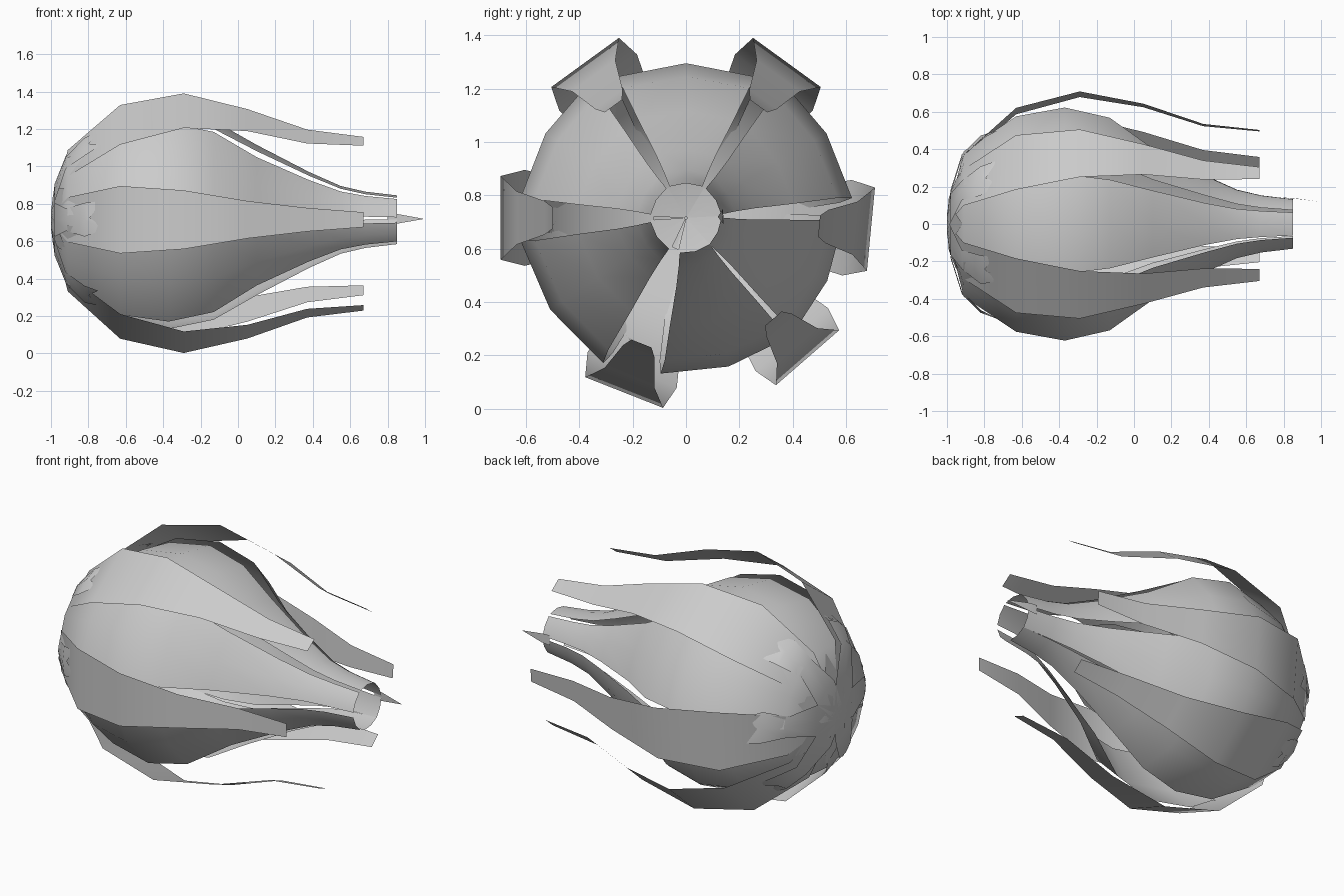
import bpy, math
from mathutils import Vector

if "Cube" in bpy.data.objects:
    bpy.data.objects.remove(bpy.data.objects["Cube"])

AXIS_Z = 0.715


def frame(deg):
    """Outward and sideways directions around the bud's lengthwise axis."""
    a = math.radians(deg)
    return Vector((0, math.cos(a), math.sin(a))), Vector((0, -math.sin(a), math.cos(a)))


def build(name, rows, smooth_angle):
    """Skin a grid of point rows into one sheet."""
    n = len(rows[0])
    verts = [p for row in rows for p in row]
    faces = [(i * n + j, i * n + j + 1, (i + 1) * n + j + 1, (i + 1) * n + j)
             for i in range(len(rows) - 1) for j in range(n - 1)]
    mesh = bpy.data.meshes.new(name)
    mesh.from_pydata(verts, [], faces)
    ob = bpy.data.objects.new(name, mesh)
    bpy.context.collection.objects.link(ob)
    bpy.ops.object.select_all(action='DESELECT')
    ob.select_set(True)
    bpy.context.view_layer.objects.active = ob
    bpy.ops.object.shade_smooth_by_angle(angle=math.radians(smooth_angle))
    return ob


def curved_petal(name, deg, half, profile, segs=2):
    """Petal wrapped round the axis; profile rows are x, radius, width factor."""
    rows = []
    for x, r, k in profile:
        row = []
        for j in range(segs + 1):
            t = 2 * j / segs - 1
            out, _ = frame(deg + half * k * t)
            row.append(Vector((x, 0, AXIS_Z)) + out * r * (1 + 0.02 * t * t))
        rows.append(row)
    return build(name, rows, 50)


def flat_petal(name, deg, profile, tilt=0):
    """Flat strip petal; profile rows are x, radius, half width."""
    out, _ = frame(deg)
    _, side = frame(deg + tilt)
    rows = [[Vector((x, 0, AXIS_Z)) + out * r + side * w * s for s in (-1, 1)]
            for x, r, w in profile]
    return build(name, rows, 40)


# Inner petals forming the closed bud
inner = [(-0.985, 0.005, 1.2), (-0.97, 0.15, 1.2), (-0.91, 0.36, 1.15), (-0.63, 0.535, 1.08),
         (-0.37, 0.58, 1.03), (-0.13, 0.53, 1.0), (0.1, 0.40, 1.0), (0.38, 0.255, 0.98),
         (0.55, 0.18, 1.0), (0.68, 0.15, 1.04), (0.85, 0.13, 1.06)]
for i, (deg, half) in enumerate([(90, 26), (31, 23.5), (-24, 23), (-74, 24.5), (214, 25.5), (149, 24)]):
    scale = 1.06 if 180 < deg < 270 or deg in (31, 149) else 1.0
    prof = [(x, r * (scale if -0.95 < x < 0.0 else 1), k) for x, r, k in inner]
    curved_petal(f"inner_petal_{i + 1}", deg, half, prof)

# Outer strip petals covering the gaps
outer = [(-0.975, 0.12, 0.05), (-0.91, 0.36, 0.12), (-0.63, 0.605, 0.18), (-0.29, 0.695, 0.157),
         (0.05, 0.635, 0.10), (0.37, 0.53, 0.063), (0.67, 0.50, 0.04)]
for i, (deg, tilt) in enumerate([(57, -3), (123, 3), (180, 0), (250.5, -2), (-49, 0), (-3.5, -2)]):
    flat_petal(f"outer_petal_{i + 1}", deg, outer, tilt)

# Pointed sliver at the mouth
flat_petal("mouth_sliver", 2, [(0.8, 0.14, 0.03), (0.85, 0.138, 0.026), (0.99, 0.12, 0.001)])


# Small forked leaves clasping the base
def base_leaf(name, deg, reach, lift):
    out, side = frame(deg)
    prof = [(-1.0, 0.02, 0.05), (-0.98, 0.17, 0.09), (-0.92, 0.36, 0.06), (-0.82, 0.46, 0.09)]
    rows = [[Vector((x, 0, AXIS_Z)) + out * (r + lift + (0.015 if s == 0 else 0)) + side * w * s
             for s in (-1, 0, 1)] for x, r, w in prof]
    rows.append([Vector((-0.82 + reach * f, 0, AXIS_Z)) + out * (0.46 + lift + 0.5 * reach * f) + side * w
                 for f, w in ((0.8, -0.1), (0.25, -0.01), (1.0, 0.05))])
    return build(name, rows, 30)


for i, deg in enumerate([180, 122, 60, 5, -50, 240]):
    base_leaf(f"base_leaf_{i + 1}", deg, 0.11 if i % 2 == 0 else 0.09, 0.0)


# Short pointed scales at the centre of the base
scale_profile = [(-1.0, 0.0, 0.04), (-0.99, 0.1, 0.08), (-0.955, 0.22, 0.06), (-0.92, 0.33, 0.004)]
for i in range(6):
    flat_petal(f"base_scale_{i + 1}", 30 + 60 * i, scale_profile, 12)
